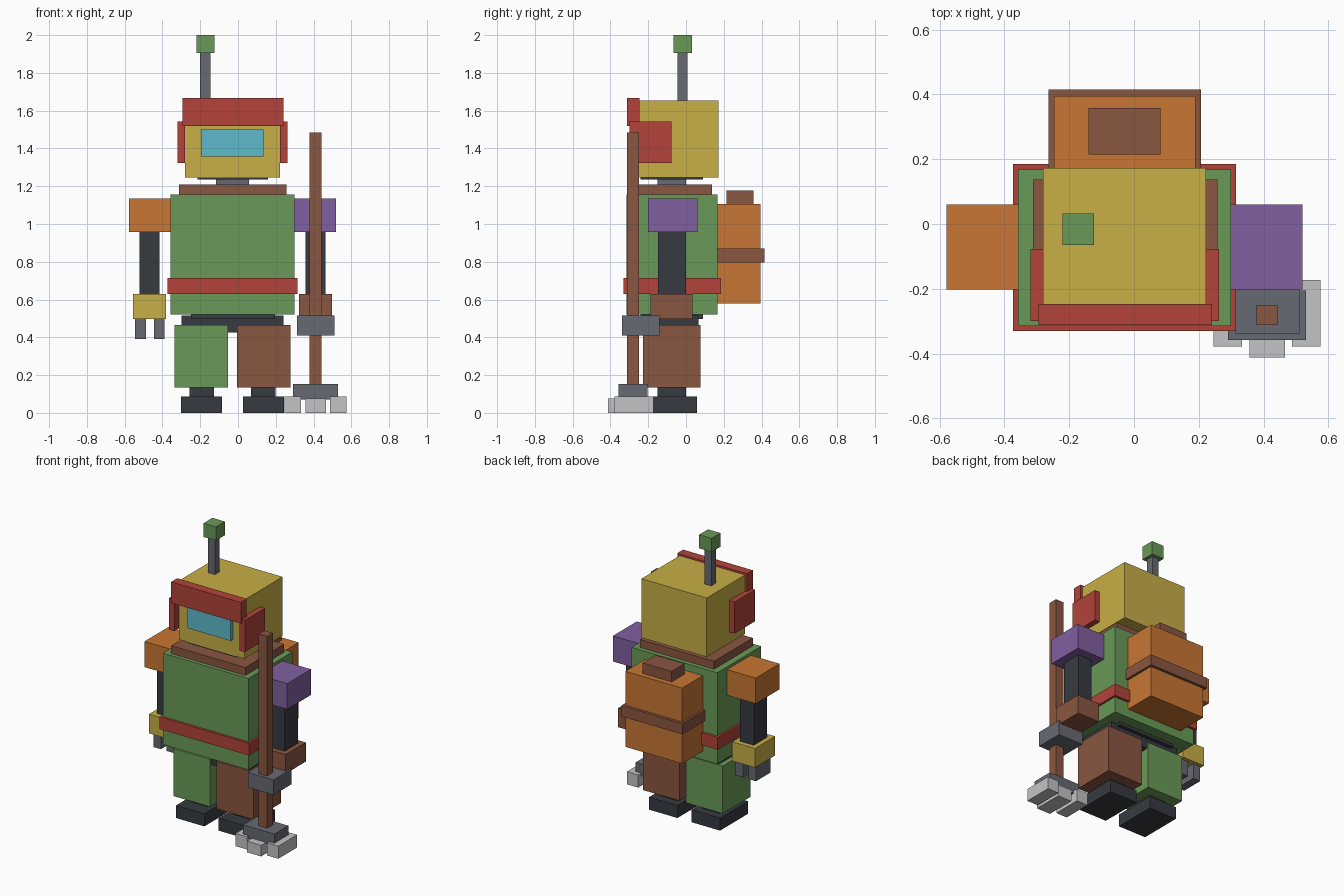
import bpy
import bmesh


def linear(c):
    c /= 255
    return c / 12.92 if c <= 0.04045 else ((c + 0.055) / 1.055) ** 2.4


def material(name, r, g, b):
    m = bpy.data.materials.new(name)
    m.diffuse_color = (linear(r), linear(g), linear(b), 1)
    return m


GREEN = material("leaf_green", 106, 154, 88)
RED = material("brick_red", 178, 68, 58)
YELLOW = material("mustard_yellow", 200, 175, 70)
BROWN = material("rust_brown", 138, 86, 65)
ORANGE = material("orange", 200, 118, 51)
PURPLE = material("purple", 129, 96, 161)
DARK = material("charcoal", 54, 58, 64)
GREY = material("steel_grey", 103, 106, 114)
LIGHT = material("light_grey", 195, 196, 198)
BLUE = material("visor_blue", 94, 187, 204)


def box(name, mat, x, y, z):
    """Box spanning the given (low, high) ranges."""
    bm = bmesh.new()
    bmesh.ops.create_cube(bm, size=1)
    for v in bm.verts:
        v.co = [r[0] if c < 0 else r[1] for c, r in zip(v.co, (x, y, z))]
    me = bpy.data.meshes.new(name)
    bm.to_mesh(me)
    bm.free()
    me.materials.append(mat)
    ob = bpy.data.objects.new(name, me)
    bpy.context.collection.objects.link(ob)
    return ob


MID = -0.029  # body symmetry plane


def pair(name, mats, x, y, z):
    """Left box plus its mirror image across the body centre."""
    box("left_" + name, mats[0], x, y, z)
    box("right_" + name, mats[1], (2 * MID - x[1], 2 * MID - x[0]), y, z)


# Head with visor, brow, ear plates and antenna
box("head", YELLOW, (-0.28, 0.222), (-0.247, 0.172), (1.245, 1.655))
box("visor", BLUE, (-0.195, 0.135), (-0.274, -0.24), (1.357, 1.5))
box("brow", RED, (-0.295, 0.24), (-0.312, -0.247), (1.52, 1.667))
pair("ear_plate", (RED, RED), (-0.32, -0.28), (-0.30, -0.077), (1.323, 1.543))
box("antenna_rod", GREY, (-0.2, -0.146), (-0.045, 0.008), (1.65, 1.91))
box("antenna_tip", GREEN, (-0.22, -0.124), (-0.065, 0.033), (1.905, 2.0))

# Neck and torso
box("jaw_plate", DARK, (-0.215, 0.158), (-0.24, 0.09), (1.235, 1.25))
box("neck", GREY, (-0.116, 0.058), (-0.15, 0.0), (1.2, 1.24))
box("collar", BROWN, (-0.312, 0.258), (-0.288, 0.138), (1.155, 1.21))
box("torso", GREEN, (-0.358, 0.30), (-0.314, 0.168), (0.52, 1.155))
box("belt", RED, (-0.373, 0.315), (-0.33, 0.185), (0.63, 0.715))
box("waist_plate", DARK, (-0.25, 0.195), (-0.24, 0.09), (0.498, 0.522))
box("pelvis", DARK, (-0.30, 0.242), (-0.215, 0.065), (0.425, 0.515))

# Legs
pair("leg", (GREEN, BROWN), (-0.336, -0.054), (-0.228, 0.077), (0.135, 0.465))
pair("ankle", (DARK, DARK), (-0.257, -0.128), (-0.15, 0.0), (0.08, 0.14))
pair("foot", (DARK, DARK), (-0.302, -0.084), (-0.25, 0.057), (0, 0.087))

# Arms and hands
pair("shoulder", (ORANGE, PURPLE), (-0.578, -0.357), (-0.202, 0.06), (0.957, 1.135))
pair("arm", (DARK, DARK), (-0.521, -0.415), (-0.148, 0.0), (0.6, 0.96))
pair("hand", (YELLOW, BROWN), (-0.555, -0.38), (-0.187, 0.035), (0.497, 0.63))
for i, x in enumerate((-0.545, -0.445)):
    box(f"finger_{i + 1}", GREY, (x, x + 0.057), (-0.15, 0.01), (0.39, 0.5))

# Rake held in the right grip
box("grip", GREY, (0.313, 0.51), (-0.338, -0.14), (0.41, 0.515))
box("pole", BROWN, (0.378, 0.443), (-0.312, -0.25), (0.14, 1.485))
box("rake_head", GREY, (0.29, 0.53), (-0.358, -0.205), (0.07, 0.152))
for i, x in enumerate((0.246, 0.488)):
    box(f"outer_tine_{i + 1}", LIGHT, (x, x + 0.087), (-0.378, -0.172), (0, 0.088))
box("middle_tine", LIGHT, (0.357, 0.466), (-0.412, -0.2), (0, 0.077))

# Backpack
box("backpack", ORANGE, (-0.247, 0.19), (0.165, 0.395), (0.58, 1.105))
box("backpack_strap", BROWN, (-0.263, 0.207), (0.165, 0.415), (0.795, 0.87))
box("backpack_cap", BROWN, (-0.14, 0.082), (0.215, 0.358), (1.1, 1.178))
